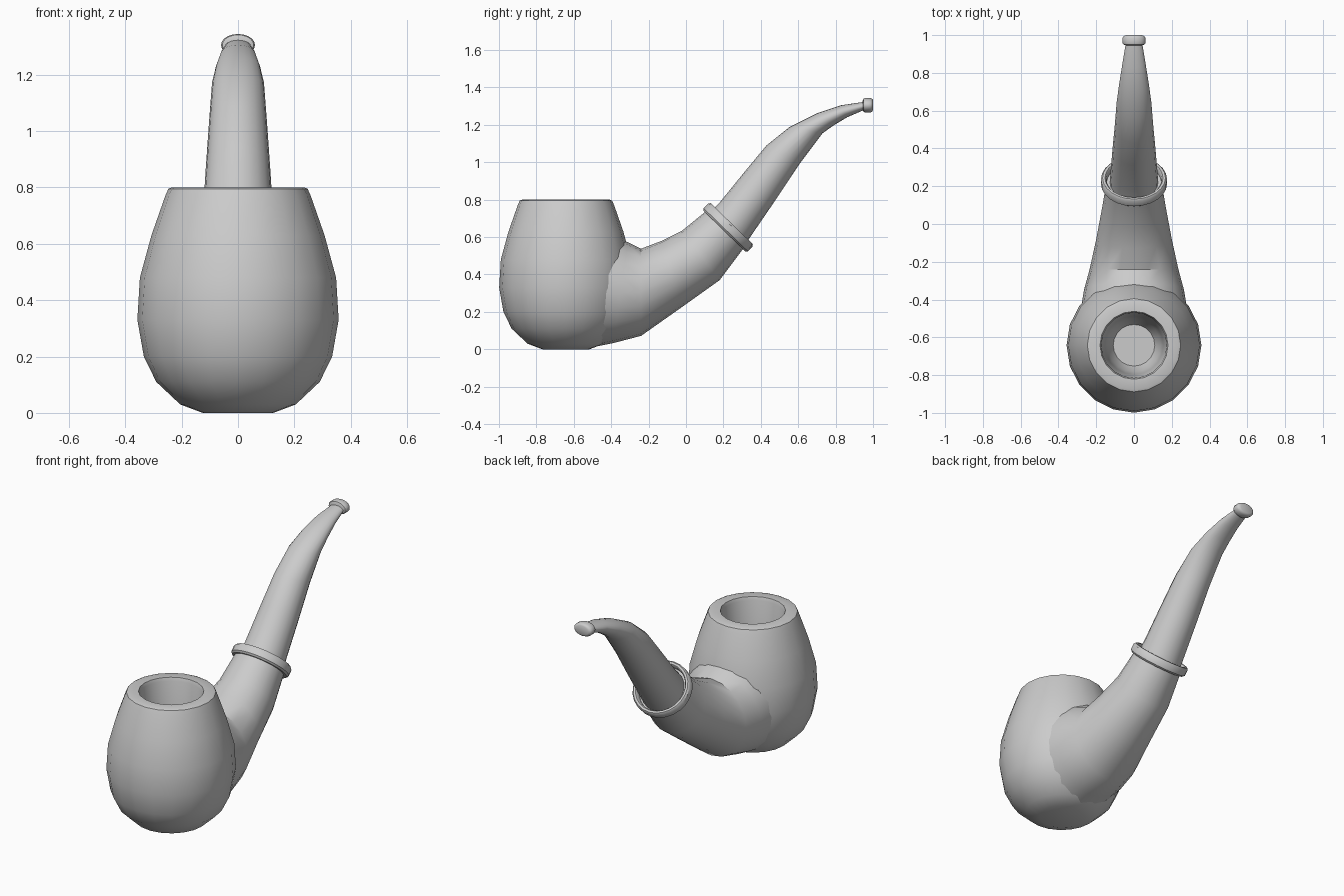
import bpy, bmesh, math
from mathutils import Vector


def loft(name, sections, sides, angle=40):
    """Skin ellipses given as (top y, top z, bottom y, bottom z, half width)."""
    bm = bmesh.new()
    rings = []
    for ty, tz, by, bz, hw in sections:
        top, bottom = Vector((0, ty, tz)), Vector((0, by, bz))
        mid, up = (top + bottom) / 2, (top - bottom) / 2
        ring = []
        for i in range(sides):
            a = 2 * math.pi * i / sides
            ring.append(bm.verts.new(mid + up * math.cos(a) + Vector((hw * math.sin(a), 0, 0))))
        rings.append(ring)
    for a, b in zip(rings, rings[1:]):
        for i in range(sides):
            j = (i + 1) % sides
            bm.faces.new((a[i], a[j], b[j], b[i]))
    bm.faces.new(rings[0])
    bm.faces.new(rings[-1])
    bmesh.ops.recalc_face_normals(bm, faces=bm.faces)
    mesh = bpy.data.meshes.new(name)
    bm.to_mesh(mesh)
    bm.free()
    obj = bpy.data.objects.new(name, mesh)
    bpy.context.collection.objects.link(obj)
    bpy.context.view_layer.objects.active = obj
    bpy.ops.object.select_all(action='DESELECT')
    obj.select_set(True)
    bpy.ops.object.shade_smooth_by_angle(angle=math.radians(angle))
    return obj


def turned(centre, axis, profile, stretch=1.0):
    """Sections for a turned part: profile of (offset along axis, radius)."""
    cy, cz = centre
    ay, az = Vector(axis).normalized()
    return [(cy + ay * d - az * r, cz + az * d + ay * r,
             cy + ay * d + az * r, cz + az * d - ay * r, r * stretch)
            for d, r in profile]


# bowl: outer wall, rim and tobacco chamber in one profile
loft("bowl", turned((-0.642, 0), (0, 1), [
    (0, 0.125), (0.03, 0.205), (0.11, 0.29), (0.2, 0.334), (0.33, 0.357),
    (0.48, 0.348), (0.63, 0.307), (0.77, 0.258), (0.795, 0.247), (0.8, 0.235),
    (0.8, 0.18), (0.78, 0.173), (0.5, 0.155), (0.36, 0.14), (0.3, 0.11)]), 20)

# shank flaring into the back of the bowl
loft("shank", [
    (-0.42, 0.62, -0.53, 0.005, 0.285),
    (-0.31, 0.572, -0.39, 0.033, 0.265),
    (-0.24, 0.538, -0.24, 0.072, 0.235),
    (-0.13, 0.58, -0.03, 0.22, 0.2),
    (-0.02, 0.635, 0.18, 0.37, 0.17),
    (0.115, 0.745, 0.315, 0.55, 0.147)], 20)

# collar ring with a recessed socket
loft("collar", turned((0.225, 0.652), (0.7, 0.72), [
    (-0.028, 0.13), (-0.028, 0.156), (-0.018, 0.165), (0.018, 0.165),
    (0.028, 0.157), (0.028, 0.145), (0.018, 0.138), (-0.01, 0.137)], 1.06), 24)

# curved stem tapering to the mouthpiece
loft("stem", [
    (0.13, 0.735, 0.313, 0.555, 0.128),
    (0.18, 0.785, 0.35, 0.61, 0.125),
    (0.31, 0.945, 0.48, 0.80, 0.114),
    (0.43, 1.09, 0.61, 0.995, 0.102),
    (0.555, 1.19, 0.73, 1.155, 0.092),
    (0.70, 1.262, 0.79, 1.198, 0.078),
    (0.83, 1.305, 0.86, 1.24, 0.062),
    (0.965, 1.325, 0.965, 1.285, 0.042)], 20)

# rounded button at the bit end
loft("bit_button", turned((0.972, 1.305), (1, 0), [
    (-0.027, 0.024), (-0.022, 0.036), (-0.014, 0.039),
    (0.014, 0.039), (0.023, 0.035), (0.028, 0.027)], 1.55), 20)
